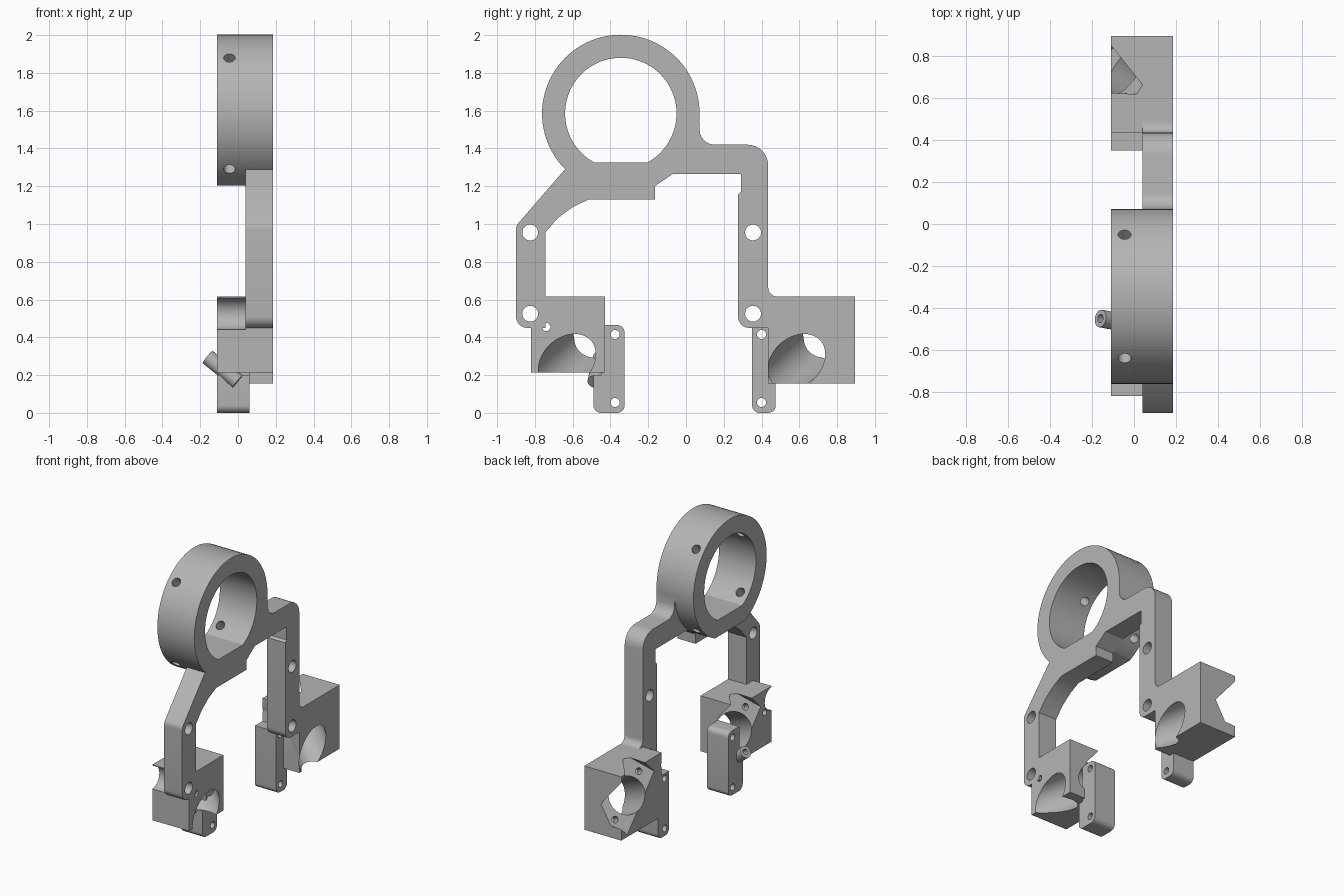
import bpy, bmesh, math
from mathutils import Vector, Matrix

cube = bpy.data.objects.get("Cube")
if cube:
    bpy.data.objects.remove(cube, do_unlink=True)

GREY = (0.46, 0.46, 0.46, 1)
grey = bpy.data.materials.new("plain grey")
grey.use_nodes = True
grey.diffuse_color = GREY
grey.node_tree.nodes["Principled BSDF"].inputs["Base Color"].default_value = GREY

LEFT, STEP, RIGHT = -0.11, 0.04, 0.185      # shared x planes
RING_Y, RING_Z = -0.345, 1.585


def finish(name, bm):
    bmesh.ops.recalc_face_normals(bm, faces=bm.faces)
    mesh = bpy.data.meshes.new(name)
    bm.to_mesh(mesh)
    bm.free()
    mesh.materials.append(grey)
    obj = bpy.data.objects.new(name, mesh)
    bpy.context.collection.objects.link(obj)
    return obj


def rounded(points):
    """Turn (y, z, radius) corners into an outline with arcs."""
    out = []
    for i, (y, z, r) in enumerate(points):
        p = Vector((y, z))
        if r == 0:
            out.append(p)
            continue
        a = (Vector(points[i - 1][:2]) - p).normalized()
        b = (Vector(points[(i + 1) % len(points)][:2]) - p).normalized()
        half = a.angle(b) / 2
        centre = p + (a + b).normalized() * r / math.sin(half)
        start = p + a * r / math.tan(half) - centre
        end = p + b * r / math.tan(half) - centre
        turn = math.atan2(start.x * end.y - start.y * end.x, start.dot(end))
        for k in range(9):
            out.append(centre + Matrix.Rotation(turn * k / 8, 2) @ start)
    return out


def plate(name, outline, x0, x1):
    """Extrude a y-z outline along x."""
    bm = bmesh.new()
    face = bm.faces.new([bm.verts.new((x0, p[0], p[1])) for p in outline])
    new = bmesh.ops.extrude_face_region(bm, geom=[face])["geom"]
    bmesh.ops.translate(bm, vec=(x1 - x0, 0, 0),
                        verts=[v for v in new if isinstance(v, bmesh.types.BMVert)])
    return finish(name, bm)


def box(name, y0, y1, z0, z1, x0=LEFT, x1=RIGHT):
    return plate(name, [(y0, z0), (y1, z0), (y1, z1), (y0, z1)], x0, x1)


def rod(name, start, end, radius, sides=32):
    start, end = Vector(start), Vector(end)
    axis = end - start
    bm = bmesh.new()
    bmesh.ops.create_cone(
        bm, cap_ends=True, segments=sides, radius1=radius, radius2=radius, depth=axis.length,
        matrix=Matrix.Translation((start + end) / 2) @ axis.to_track_quat("Z", "Y").to_matrix().to_4x4())
    return finish(name, bm)


def x_rod(y, z, radius, x0=-0.3, x1=0.3, sides=32):
    return rod("cutter", (x0, y, z), (x1, y, z), radius, sides)


def combine(obj, other, operation="DIFFERENCE"):
    mod = obj.modifiers.new("join", "BOOLEAN")
    mod.operation, mod.solver, mod.object = operation, "EXACT", other
    bpy.context.view_layer.objects.active = obj
    bpy.ops.object.modifier_apply(modifier=mod.name)
    bpy.data.objects.remove(other, do_unlink=True)


# Ring with a flattened foot
ring = x_rod(RING_Y, RING_Z, 0.417, LEFT, RIGHT, 96)
combine(ring, box("cutter", -0.8, 0.1, 1.0, 1.205, -0.3, STEP))

# Bridge and both hanging arms in one outline
frame = plate("arm_frame", rounded([
    (-0.9, 0.45, 0.06), (-0.9, 0.99, 0.05), (-0.645, 1.285, 0), (-0.5, 1.35, 0),
    (0, 1.55, 0), (0.07, 1.55, 0), (0.075, 1.42, 0.08), (0.435, 1.42, 0.11),
    (0.435, 0.615, 0.05), (0.49, 0.615, 0), (0.49, 0.5, 0), (0.435, 0.5, 0),
    (0.435, 0.45, 0), (0.275, 0.45, 0.06), (0.275, 1.155, 0), (0.29, 1.17, 0),
    (0.29, 1.265, 0), (-0.07, 1.265, 0), (-0.165, 1.2, 0), (-0.165, 1.13, 0),
    (-0.515, 1.13, 0), (-0.6, 1.09, 0), (-0.68, 1.03, 0), (-0.745, 0.955, 0),
    (-0.745, 0.45, 0)]), STEP, RIGHT)
combine(frame, ring, "UNION")

# Ring bore with a flat floor
flat = math.asin((1.325 - RING_Z) / 0.295)
sweep = math.pi - 2 * flat
bore = [(RING_Y + 0.295 * math.cos(flat + sweep * k / 72),
         RING_Z + 0.295 * math.sin(flat + sweep * k / 72)) for k in range(73)]
combine(frame, plate("cutter", bore, -0.3, 0.3))

# Radial set screw holes and bolt holes
for sy in (-1, 1):
    for sz in (-1, 1):
        combine(frame, rod("cutter", (-0.045, RING_Y + sy * 0.17, RING_Z + sz * 0.17),
                           (-0.045, RING_Y + sy * 0.36, RING_Z + sz * 0.36), 0.031, 24))
for y in (-0.825, 0.355):
    for z in (0.525, 0.955):
        combine(frame, x_rod(y, z, 0.042))

# Clamp blocks with a slanted bore, a corner recess and lug screw holes
axis = Vector((-0.225, 0.145, 0.13)).normalized()
across = Vector((-0.02, 0.275, -0.24))
across = (across - axis * across.dot(axis)).normalized()
side = axis.cross(across)


def clamp(name, y0, y1, z0, shift, bolt_y):
    block = box(name, y0, y1, z0, 0.615)
    centre = Vector((-0.04, 0.73 + shift, 0.4))
    combine(block, rod("cutter", centre - axis * 0.8, centre + axis * 0.5, 0.128, 64))
    bm = bmesh.new()
    turn = Matrix((across, side, axis)).transposed().to_4x4()
    bmesh.ops.create_cube(bm, size=1, matrix=Matrix.Translation(centre + axis * 0.25)
                          @ turn @ Matrix.Diagonal((0.46, 0.27, 0.5, 1)))
    combine(block, finish("cutter", bm))
    for s in (-0.18, 0.18):
        lug = centre + across * s
        combine(block, rod("cutter", lug - axis * 0.08, lug + axis * 0.1, 0.022, 20))
    combine(block, x_rod(bolt_y, 0.525, 0.085, -0.3, STEP))
    combine(block, x_rod(bolt_y, 0.525, 0.042))
    return block


front_block = clamp("front_clamp_block", -0.82, -0.43, 0.215, -1.215, -0.825)
combine(front_block, x_rod(-0.74, 0.455, 0.022))
rear_block = clamp("rear_clamp_block", 0.435, 0.895, 0.155, 0, 0.355)

# Drilled mounting tabs
front_tab = plate("front_tab", rounded([
    (-0.49, 0, 0.04), (-0.325, 0, 0.04), (-0.325, 0.465, 0.04), (-0.45, 0.465, 0),
    (-0.45, 0.2, 0), (-0.49, 0.2, 0)]), LEFT, 0.06)
rear_tab = plate("rear_tab", rounded([
    (0.35, 0, 0.04), (0.475, 0, 0.04), (0.475, 0.45, 0), (0.35, 0.45, 0)]), LEFT, 0.06)
for tab, y in ((front_tab, -0.375), (rear_tab, 0.4)):
    for z in (0.055, 0.415):
        combine(tab, x_rod(y, z, 0.024))

# Slanted screw boss beside the front tab
boss = rod("screw_boss", (0, -0.48, 0.165), (-0.16, -0.45, 0.295), 0.042)
combine(boss, rod("cutter", (-0.08, -0.465, 0.23), (-0.2, -0.4425, 0.3275), 0.02, 20))

frame.name = "ring_and_arms"
bpy.ops.object.select_all(action="DESELECT")
for obj in (frame, front_block, rear_block, front_tab, rear_tab, boss):
    obj.select_set(True)
bpy.context.view_layer.objects.active = frame
bpy.ops.object.shade_smooth_by_angle(angle=math.radians(30))
